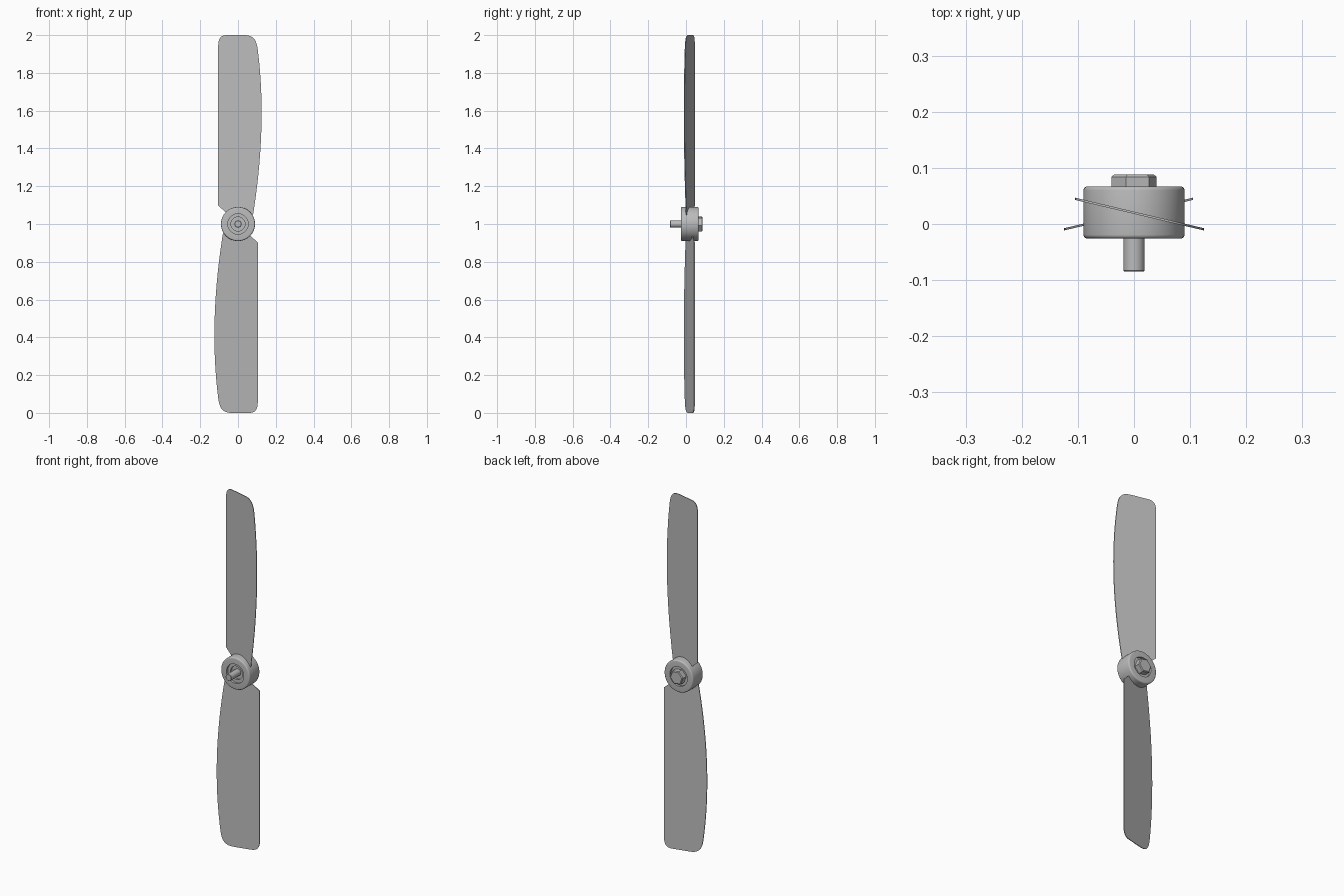
import bpy, bmesh, math
from mathutils import Vector, Matrix, geometry

cube = bpy.data.objects.get("Cube")
if cube:
    bpy.data.objects.remove(cube)

grey = bpy.data.materials.new("grey")
grey.use_nodes = True
colour = (0.5, 0.5, 0.5, 1)
grey.diffuse_color = colour
grey.node_tree.nodes["Principled BSDF"].inputs["Base Color"].default_value = colour

CENTRE = Vector((0, 0, 1))


def finish(name, bm, angle=30):
    bmesh.ops.recalc_face_normals(bm, faces=bm.faces)
    mesh = bpy.data.meshes.new(name)
    bm.to_mesh(mesh)
    bm.free()
    mesh.materials.append(grey)
    obj = bpy.data.objects.new(name, mesh)
    bpy.context.collection.objects.link(obj)
    obj.location = CENTRE
    bpy.ops.object.select_all(action="DESELECT")
    obj.select_set(True)
    bpy.context.view_layer.objects.active = obj
    bpy.ops.object.shade_smooth_by_angle(angle=math.radians(angle))
    return obj


def lathe(name, profile, steps=64, turn=0, angle=30):
    """Spin (radius, y) points around the y axis."""
    bm = bmesh.new()
    a = math.radians(turn)
    verts = [bm.verts.new((r * math.cos(a), y, r * math.sin(a))) for r, y in profile]
    edges = [bm.edges.new(pair) for pair in zip(verts, verts[1:])]
    bmesh.ops.spin(bm, geom=verts + edges, cent=(0, 0, 0), axis=(0, 1, 0),
                   angle=math.tau, steps=steps, use_duplicate=False)
    bmesh.ops.remove_doubles(bm, verts=bm.verts, dist=1e-5)
    return finish(name, bm, angle)


def rounded(r, y, dr, dy):
    """Quarter-round corner from the side wall to the end face."""
    arc = [i * math.pi / 8 for i in range(5)]
    return [(r - dr + dr * math.cos(t), y + dy * (math.sin(t) - 1)) for t in arc]


# Hub: rounded drum with stepped front recess and plain back recess
front_edge = rounded(0.09, -0.026, 0.007, -0.007)
back_edge = rounded(0.09, 0.067, 0.007, 0.007)
lathe("hub", [(0, -0.002), (0.037, -0.002), (0.037, -0.014), (0.054, -0.014),
              (0.054, -0.026)] + front_edge[::-1] + back_edge +
      [(0.054, 0.067), (0.054, 0.055), (0, 0.055)])

# Bolt: round shaft in front, chamfered hexagonal head behind
lathe("bolt_shaft", [(0, -0.085), (0.017, -0.085), (0.019, -0.083), (0.019, 0.01), (0, 0.01)], 32)
lathe("bolt_head", [(0, 0.05), (0.041, 0.05), (0.041, 0.084), (0.036, 0.088), (0, 0.088)],
      6, -10, 15)


def curve(*points, steps=8):
    return geometry.interpolate_bezier(*[Vector(p) for p in points], steps)


# Blades: thin pitched plates, one straight edge and one bowed edge
outline = [Vector(p) for p in [(0.06, 0.04), (-0.05, 0.05), (-0.105, 0.097)]]
outline += curve((-0.105, 0.94), (-0.105, 0.985), (-0.09, 1), (-0.06, 1))
outline += curve((0.03, 1), (0.075, 1), (0.098, 0.985), (0.105, 0.92), steps=10)
outline += curve((0.105, 0.92), (0.135, 0.68), (0.135, 0.4), (0.08, 0.05), steps=20)[1:]
for name, turn in (("upper_blade", 0), ("lower_blade", math.pi)):
    bm = bmesh.new()
    face = bm.faces.new([bm.verts.new((x, 0.018 - 0.237 * x, z)) for x, z in outline])
    extruded = bmesh.ops.extrude_face_region(bm, geom=[face])
    new_verts = [g for g in extruded["geom"] if isinstance(g, bmesh.types.BMVert)]
    bmesh.ops.translate(bm, verts=new_verts, vec=(0, 0.004, 0))
    bmesh.ops.rotate(bm, verts=bm.verts, cent=(0, 0, 0), matrix=Matrix.Rotation(turn, 3, "Y"))
    finish(name, bm)
